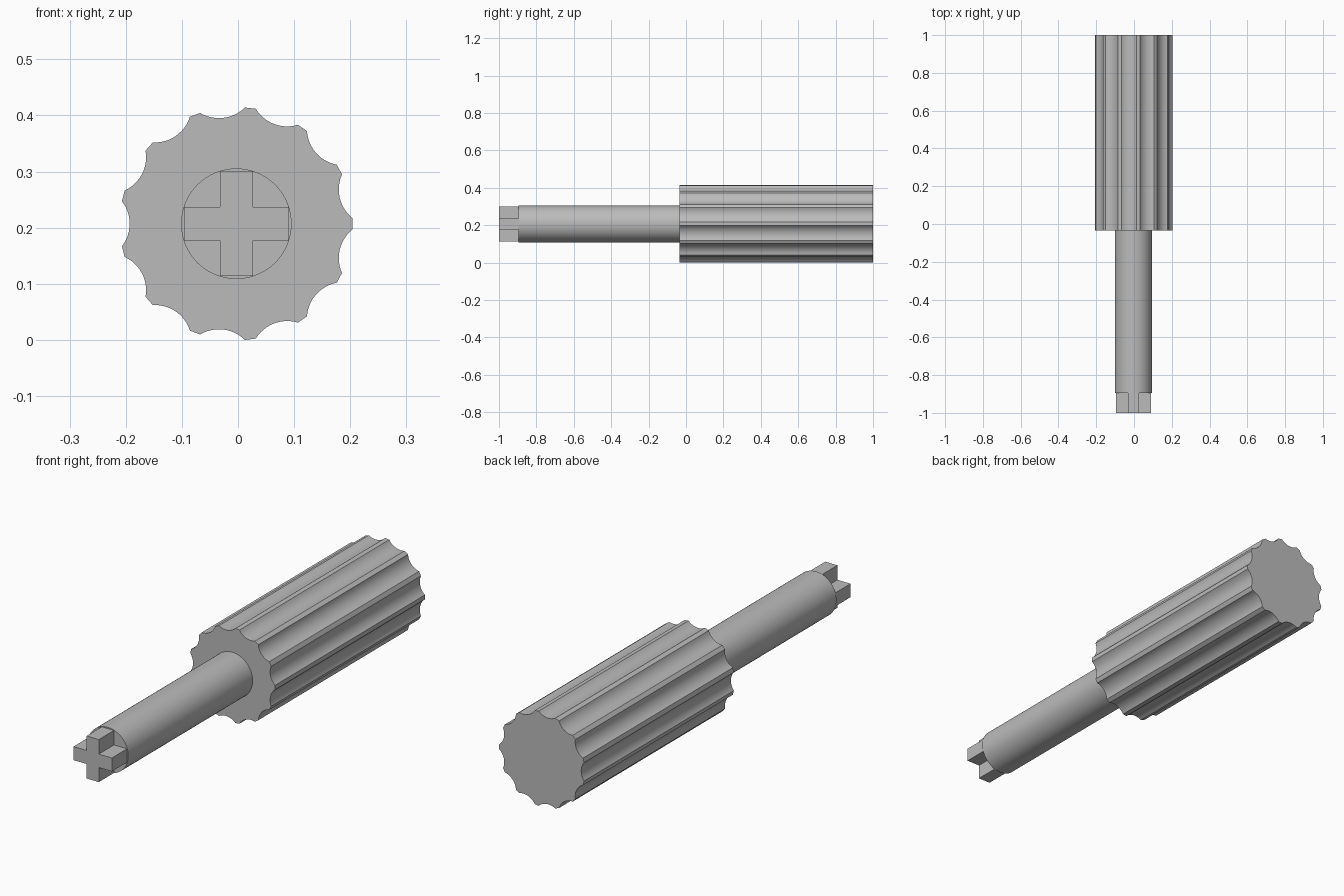
import bpy, bmesh
from math import pi, sin, cos, radians, atan2
from mathutils import Vector

if "Cube" in bpy.data.objects:
    bpy.data.objects.remove(bpy.data.objects["Cube"], do_unlink=True)

AXIS_X, AXIS_Z = -0.003, 0.207   # centre line of the tool

grey = bpy.data.materials.new("plain grey")
grey.use_nodes = True
grey.diffuse_color = (0.5, 0.5, 0.5, 1)
grey.node_tree.nodes["Principled BSDF"].inputs["Base Color"].default_value = (0.5, 0.5, 0.5, 1)


def prism(name, outline, y0, y1):
    """Extrude an (x, z) outline around the axis from y0 to y1."""
    bm = bmesh.new()
    face = bm.faces.new([bm.verts.new((AXIS_X + p[0], y0, AXIS_Z + p[1])) for p in outline])
    new = bmesh.ops.extrude_face_region(bm, geom=[face])["geom"]
    bmesh.ops.translate(bm, vec=(0, y1 - y0, 0),
                        verts=[v for v in new if isinstance(v, bmesh.types.BMVert)])
    bmesh.ops.recalc_face_normals(bm, faces=bm.faces)
    mesh = bpy.data.meshes.new(name)
    bm.to_mesh(mesh)
    bm.free()
    mesh.materials.append(grey)
    obj = bpy.data.objects.new(name, mesh)
    bpy.context.collection.objects.link(obj)
    bpy.ops.object.select_all(action="DESELECT")
    obj.select_set(True)
    bpy.context.view_layer.objects.active = obj
    bpy.ops.object.shade_smooth_by_angle(angle=radians(25))
    return obj


def polar(r, a):
    return Vector((r * cos(a), r * sin(a)))


def fluted_outline(teeth, radius, root, land, steps):
    """Narrow lands separated by circular-arc grooves."""
    pitch = 2 * pi / teeth
    half = pitch / 2 - land
    chord, depth = radius * sin(half), radius * cos(half) - root
    arc_r = (chord ** 2 + depth ** 2) / (2 * depth)
    sweep = atan2(chord, arc_r - depth)
    pts = []
    for i in range(teeth):
        mid = (i + 0.5) * pitch
        centre = polar(root + arc_r, mid)
        for k in range(steps + 1):
            pts.append(centre + polar(arc_r, mid + pi - sweep * (2 * k / steps - 1) * -1 * -1))
    return pts


# Fluted grip
prism("fluted_handle", fluted_outline(13, 0.2077, 0.19, radians(2.7), 12), -0.035, 1.0)

# Round shaft
prism("shaft", [polar(0.0985, 2 * pi * i / 64) for i in range(64)], -0.895, -0.03)

# Cross-shaped tip: one arm's corners repeated four times
L, W = 0.093, 0.0295
cross = []
for i in range(4):
    c, s = round(cos(i * pi / 2)), round(sin(i * pi / 2))
    cross += [(c * x - s * z, s * x + c * z) for x, z in ((L, -W), (L, W), (W, W))]
prism("cross_tip", cross, -1.0, -0.89)
